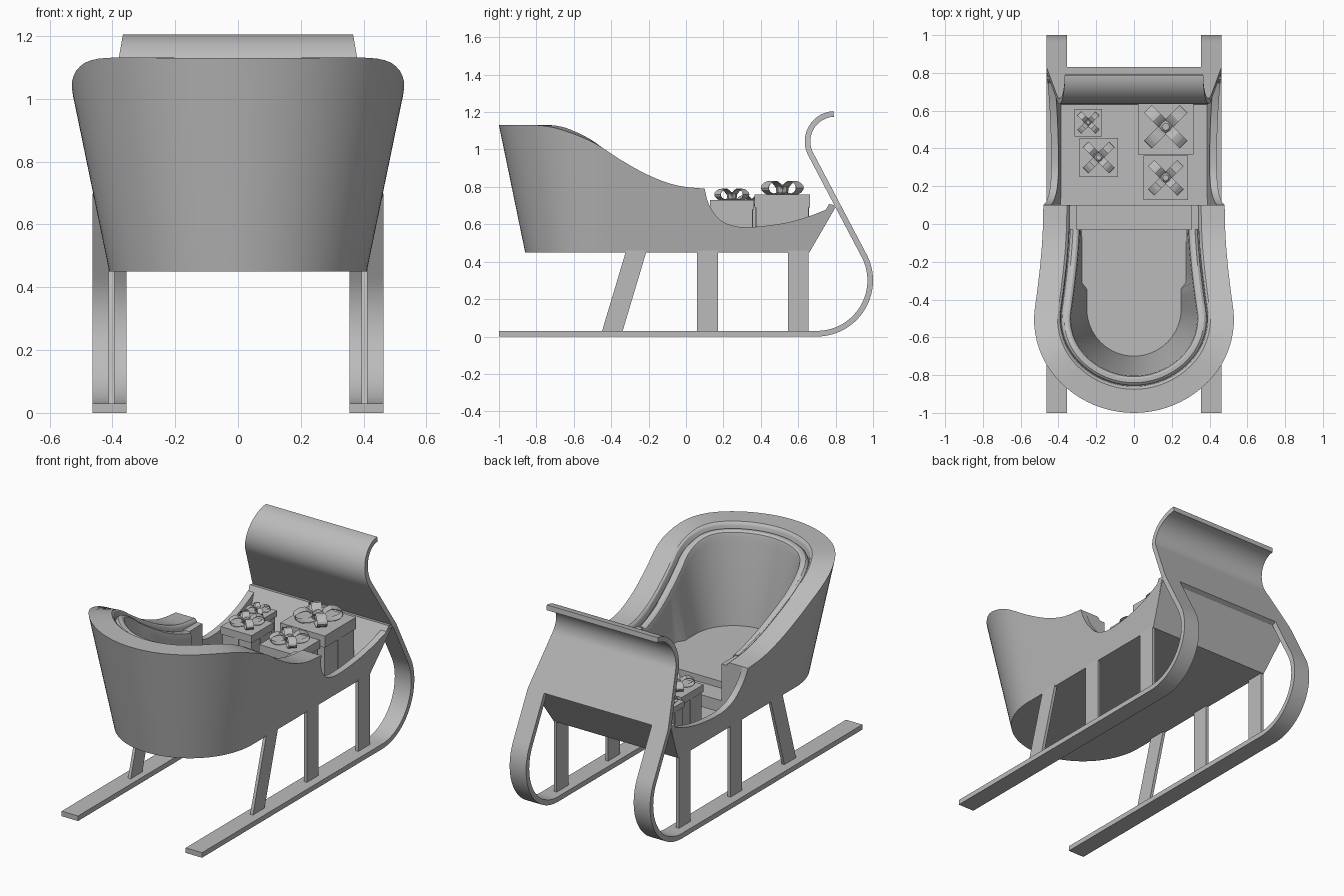
import bpy, bmesh, math
from mathutils import Vector

if "Cube" in bpy.data.objects:
    bpy.data.objects.remove(bpy.data.objects["Cube"])

grey = bpy.data.materials.new("plain_grey")
grey.diffuse_color = (0.5, 0.5, 0.5, 1)
grey.use_nodes = True
grey.node_tree.nodes["Principled BSDF"].inputs["Base Color"].default_value = grey.diffuse_color
DRAFT, Z0, R, YC = 0.206, 0.45, 0.41, -0.45   # wall lean, hull bottom, hull radius, arc centre


def loft(name, rings, smooth=True):
    """Skin a list of closed rings and cap both ends."""
    bm = bmesh.new()
    vs = [[bm.verts.new(p) for p in ring] for ring in rings]
    n = len(rings[0])
    for a, b in zip(vs, vs[1:]):
        for i in range(n):
            j = (i + 1) % n
            bm.faces.new((a[i], a[j], b[j], b[i]))
    bm.faces.new(vs[0])
    bm.faces.new(vs[-1])
    bmesh.ops.recalc_face_normals(bm, faces=bm.faces)
    me = bpy.data.meshes.new(name)
    bm.to_mesh(me)
    bm.free()
    me.materials.append(grey)
    ob = bpy.data.objects.new(name, me)
    bpy.context.collection.objects.link(ob)
    if smooth:
        bpy.ops.object.select_all(action='DESELECT')
        ob.select_set(True)
        bpy.context.view_layer.objects.active = ob
        bpy.ops.object.shade_smooth_by_angle(angle=math.radians(30))
    return ob


def box(name, x0, x1, y0, y1, z0, z1, shift=0.0):
    """Box whose top can be shifted along y."""
    return loft(name, [[(x0, y0 + s, z), (x1, y0 + s, z), (x1, y1 + s, z), (x0, y1 + s, z)]
                       for z, s in ((z0, 0), (z1, shift))], False)


def interp(pts, t):
    """Smooth curve through points by cubic Hermite pieces."""
    t = min(max(t, pts[0][0]), pts[-1][0])
    m = [(pts[min(i + 1, len(pts) - 1)][1] - pts[max(i - 1, 0)][1]) /
         (pts[min(i + 1, len(pts) - 1)][0] - pts[max(i - 1, 0)][0]) for i in range(len(pts))]
    for i in range(len(pts) - 1):
        (a, za), (b, zb) = pts[i], pts[i + 1]
        if t <= b:
            h = b - a
            u = (t - a) / h
            return ((2*u**3 - 3*u*u + 1) * za + (u**3 - 2*u*u + u) * h * m[i]
                    + (3*u*u - 2*u**3) * zb + (u**3 - u*u) * h * m[i + 1])


RIM = [(-1.0, 1.13), (-.8, 1.13), (-.68, 1.11), (-.5, 1.04), (-.35, .945), (-.2, .862), (-.05, .808), (.1, .79)]
LOW = [(.1, .79), (.115, .725), (.15, .66), (.2, .612), (.3, .585), (.5, .602), (.65, .64), (.8, .70)]


def u_path(y_end, straight=12, arc=40):
    """U-shaped plan: (point, outward normal) from the right end round the back to the left end."""
    right = [(Vector((R, y_end + (YC - y_end) * i / straight)), Vector((1, 0))) for i in range(straight)]
    bend = []
    for i in range(arc + 1):
        a = -math.pi * i / arc
        n = Vector((math.cos(a), math.sin(a)))
        bend.append((Vector((0, YC)) + n * R, n))
    left = [(Vector((-p.x, p.y)), Vector((-1, 0))) for p, n in reversed(right)]
    return right + bend + left


def rim_at(p, n):
    z = 0.9
    for _ in range(12):
        z = interp(RIM, p.y + n.y * DRAFT * (z - Z0))
    return z, DRAFT * (z - Z0)


def u_loft(name, y_end, section):
    rings = []
    for p, n in u_path(y_end):
        z, d = rim_at(p, n)
        rings.append([(*(p + n * o), h) for o, h in section(z, d)])
    return loft(name, rings)


# Hull: thick leaning shell round the seat, and the padded lining inside it
u_loft("hull_shell", 0.1, lambda z, d: [(0, Z0), (d, z), (d - .125, z), (d - .135, z - .008),
                                        (d - .14, z - .02), (-.08, .47), (-.08, Z0)])
u_loft("seat_lining", -0.03, lambda z, d: [
    (-.06, .48), (d - .10, z - .06), (d - .145, z - .05), (d - .15, z - .036), (d - .16, z - .028),
    (d - .18, z - .028), (d - .192, z - .036), (d - .197, z - .052), (d - .2, z - .08),
    (-.165 if d > .1 else -.135 - .3 * max(d - .0, 0) * .1, .57), (-.165, .48)])

# Seat cushion, seat base and hull floor from the same U outline
for name, off, y_end, za, zb in (("seat", -.10, -.03, .47, .59), ("hull_floor", 0, .66, Z0, .48)):
    outline = [p + n * off for p, n in u_path(y_end)]
    loft(name, [[(p.x, p.y, z) for p in outline] for z in (za, zb)])
box("seat_base", -.40, .40, -.04, .10, .47, .55)

for s in (1, -1):
    # Arm fronts between the lining and the end of the thick wall
    box("arm_front", s * .305, s * .38, -.03, .10, .5, .77)
    # Thin low sides of the front hull
    rings = []
    for i in range(33):
        y = .1 + .7 * (i / 32) ** 1.5
        z = interp(LOW, y)
        yb = .1 + (y - .1) * (.56 / .70)
        if i < 32:
            k = (z - Z0) / .25
            yb = min(yb, y)
        d = DRAFT * (z - Z0)
        rings.append([(s * R, yb, Z0), (s * (R + d), y, z), (s * (R + d - .038), y, z), (s * .383, yb, Z0)])
    loft("front_side", rings)

# Sloping front panel of the hull
loft("front_panel", [[(-w, y, z), (w, y, z), (w, y - .04, z + .008), (-w, y - .04, z + .008)]
                     for w, y, z in ((.41, .66, Z0), (.46, .805, .70))], False)

# Centre line shared by the runners and the curled dashboard: (y, z)
ARC = [(.70 + .285 * math.sin(a), .30 - .285 * math.cos(a))
       for a in (math.radians(120) * i / 24 for i in range(25))]
CURL = [(.797 + .147 * math.cos(a), 1.043 + .147 * math.sin(a))
        for a in (math.radians(210 - 117 * i / 24) for i in range(25))]
(ya, za), (yb, zb) = ARC[-1], CURL[0]
JOIN = (ya + (yb - ya) * (.69 - za) / (zb - za), .69)


def band(name, path, x_range, t=.03):
    """Flat strip of thickness t along a (y, z) path."""
    rings = []
    for i, (y, z) in enumerate(path):
        a, b = path[max(i - 1, 0)], path[min(i + 1, len(path) - 1)]
        d = Vector((b[0] - a[0], b[1] - a[1])).normalized() * t / 2
        x0, x1 = x_range(z)
        rings.append([(x0, y - d.y, z + d.x), (x1, y - d.y, z + d.x),
                      (x1, y + d.y, z - d.x), (x0, y + d.y, z - d.x)])
    return loft(name, rings)


def board_width(z):
    w = .463 - .193 * max(z - .69, 0)
    return -w, w


band("curled_dashboard", [JOIN] + CURL, board_width)
for s in (1, -1):
    band("runner", [(-1, .015)] + ARC + [JOIN], lambda z: (s * .355, s * .463))
    # Legs: one raked at the rear, two upright
    for y, shift in ((-.45, .13), (.06, 0), (.545, 0)):
        box("leg", s * .394, s * .412, y, y + .11, .025, .46, shift)


def bow(x, y, z, size):
    """Four diagonal ribbon loops and a knot."""
    w, h, t = size * .26, size * .6, .004
    for k in range(4):
        a = math.radians(45 + 90 * k)
        u, v = Vector((math.cos(a), math.sin(a), 0)), Vector((-math.sin(a), math.cos(a), 0))
        rings = []
        for i in range(17):
            f = 2 * math.pi * i / 16
            r = size * (.62 - .6 * math.cos(f))
            hh = h * (.5 - .5 * math.sin(f)) * (.35 + .65 * min(1, r / (size * .5)))
            c = Vector((x, y, z + .002)) + u * r + Vector((0, 0, hh))
            nrm = u * math.cos(f) * -t - Vector((0, 0, math.sin(f) * -t))
            rings.append([c - v * w, c + v * w, c + v * w - nrm, c - v * w - nrm])
        loft("bow_loop", rings)
    k = size * .3
    loft("bow_knot", [[(x + q * k * math.cos(math.pi * i / 4), y + q * k * math.sin(math.pi * i / 4), z + h * g)
                       for i in range(8)] for g, q in ((0, .7), (.25, 1), (.6, 1), (.8, .6))])


# Gifts: body, lid, side ribbons and bow  (centre x, centre y, width, lid top, lid height, bow size)
for x, y, w, top, lid, b in ((-.242, .537, .145, .69, .035, .055), (-.187, .352, .205, .70, .045, .08),
                             (.168, .515, .295, .76, .07, .11), (.168, .245, .235, .73, .05, .09)):
    h = w / 2
    g = h - .008
    box("gift_body", x - g, x + g, y - g, y + g, .475, top - lid)
    box("gift_lid", x - h, x + h, y - h, y + h, top - lid, top)
    r = w * .06
    box("gift_ribbon", x - r, x + r, y - g - .004, y + g + .004, .475, top - lid)
    box("gift_ribbon", x - g - .004, x + g + .004, y - r, y + r, .475, top - lid)
    bow(x, y, top, b)
